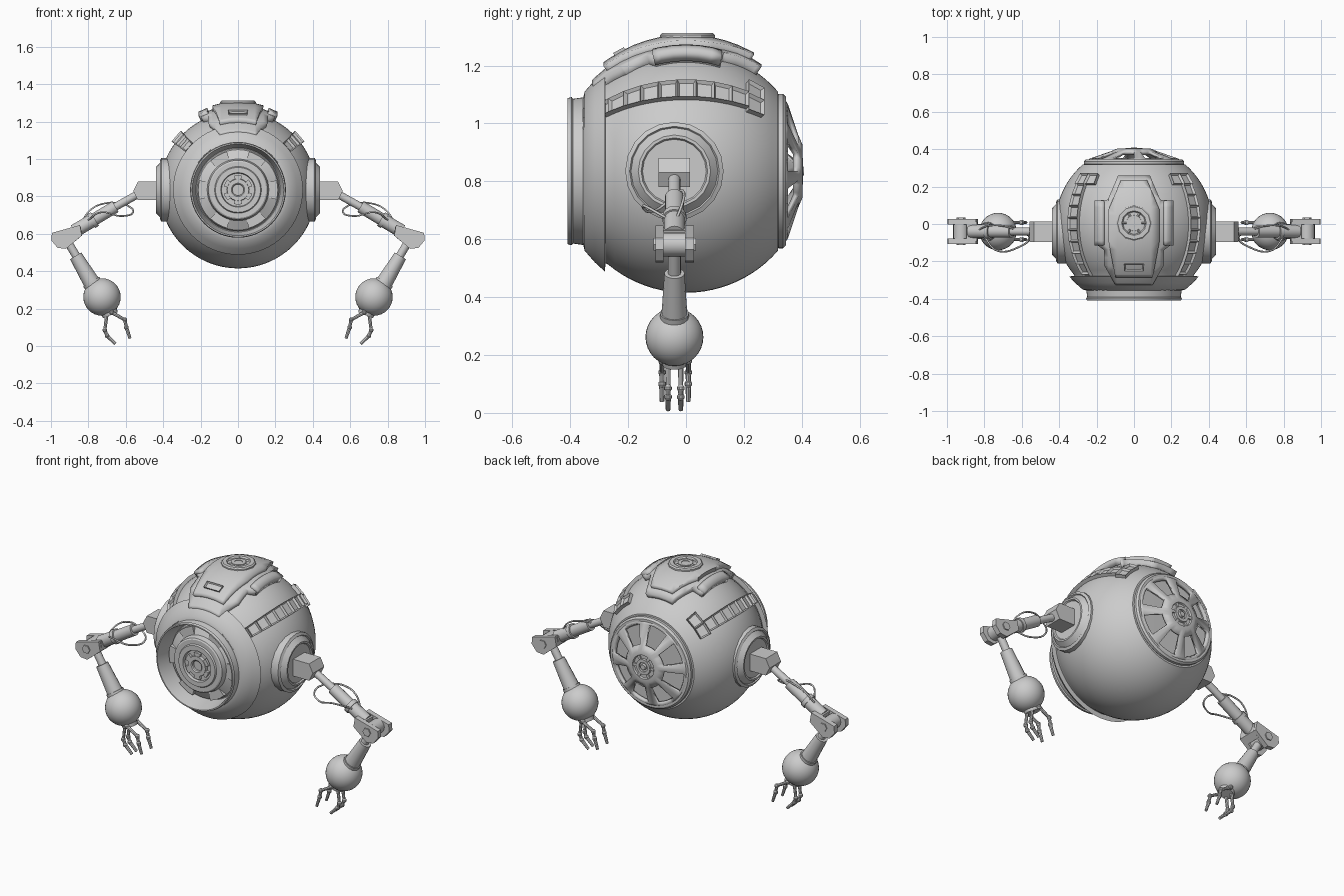
import bpy, bmesh, math
from mathutils import Vector

if "Cube" in bpy.data.objects:
    bpy.data.objects.remove(bpy.data.objects["Cube"])

C = Vector((0, 0, 0.835))            # centre of the round body
GREY = bpy.data.materials.new("metal_grey")
GREY.diffuse_color = (0.6, 0.6, 0.6, 1)
GREY.use_nodes = True
GREY.node_tree.nodes["Principled BSDF"].inputs["Base Color"].default_value = GREY.diffuse_color


def finish(name, bm, mirror=False, fix=True, solid=0):
    if fix:
        bmesh.ops.recalc_face_normals(bm, faces=bm.faces)
    me = bpy.data.meshes.new(name)
    bm.to_mesh(me)
    bm.free()
    me.materials.append(GREY)
    ob = bpy.data.objects.new(name, me)
    bpy.context.collection.objects.link(ob)
    if solid:
        s = ob.modifiers.new("thickness", 'SOLIDIFY')
        s.thickness, s.offset = solid, -1
    if mirror:
        ob.modifiers.new("mirror", 'MIRROR')
    return ob


def lathe(name, prof, origin, axis, seg=32, mirror=False, skip=None, solid=0):
    """Turn (height, radius) points around an axis; skip(ring, segment) leaves holes."""
    bm = bmesh.new()
    q = Vector(axis).to_track_quat('Z', 'Y')
    o = Vector(origin)
    rings = []
    for h, r in prof:
        rings.append([bm.verts.new(o + q @ Vector((r * math.cos(a), r * math.sin(a), h)))
                      for a in (2 * math.pi * j / seg for j in range(seg))])
    for i in range(len(prof) - 1):
        for j in range(seg):
            if skip and skip(i, j):
                continue
            k = (j + 1) % seg
            bm.faces.new((rings[i][j], rings[i][k], rings[i + 1][k], rings[i + 1][j]))
    bmesh.ops.remove_doubles(bm, verts=bm.verts, dist=1e-5)
    return finish(name, bm, mirror, solid=solid)


def rod(name, a, b, r0, r1=None, seg=16, mirror=True):
    a, b = Vector(a), Vector(b)
    n = (b - a).length
    return lathe(name, [(0, 0), (0, r0), (n, r0 if r1 is None else r1), (n, 0)], a, b - a, seg, mirror)


def ball(name, c, r, seg=32, mirror=True):
    bm = bmesh.new()
    bmesh.ops.create_uvsphere(bm, u_segments=seg, v_segments=seg // 2, radius=r)
    bmesh.ops.translate(bm, verts=bm.verts, vec=c)
    return finish(name, bm, mirror)


def prism(name, pts, y0, y1, mirror=True):
    """Side profile in x, z extruded along y."""
    bm = bmesh.new()
    f = bm.faces.new([bm.verts.new((x, y0, z)) for x, z in pts])
    g = bmesh.ops.extrude_face_region(bm, geom=[f])['geom']
    bmesh.ops.translate(bm, verts=[v for v in g if isinstance(v, bmesh.types.BMVert)], vec=(0, y1 - y0, 0))
    return finish(name, bm, mirror)


def wedge(name, r0, r1, mid, half, y0, y1):
    """Block following an arc around the front disc."""
    a = [math.radians(mid + half * k) for k in (-1, -0.5, 0, 0.5, 1)]
    pts = [(r1 * math.cos(t), C.z + r1 * math.sin(t)) for t in a]
    pts += [(r0 * math.cos(t), C.z + r0 * math.sin(t)) for t in reversed(a)]
    return prism(name, pts, y0, y1, False)


def shell_patch(name, pts, R, thick, mirror=False):
    """Plate with a plan outline, curved over the top of the body."""
    bm = bmesh.new()
    bm.faces.new([bm.verts.new((x, y, 0)) for x, y in pts])
    for k in range(-8, 9):
        for no in ((1, 0, 0), (0, 1, 0)):
            bmesh.ops.bisect_plane(bm, geom=bm.verts[:] + bm.edges[:] + bm.faces[:],
                                   plane_co=Vector(no) * k * 0.045, plane_no=no)
    for v in bm.verts:
        v.co.z = C.z + math.sqrt(R * R - v.co.x ** 2 - v.co.y ** 2)
    for f in bm.faces:
        f.normal_update()
        if f.normal.z < 0:
            f.normal_flip()
    return finish(name, bm, mirror, fix=False, solid=thick)


def both(half):
    return half + [(-x, y) for x, y in reversed(half)]


def window_cells(name, cells, R, base, rim, mirror):
    """Framed recessed cells on the sphere, each given by angles t0, t1, e0, e1."""
    bm = bmesh.new()

    def P(t, e):
        t, e = math.radians(t), math.radians(e)
        return C + R * Vector((math.cos(t) * math.cos(e), math.sin(t), math.cos(t) * math.sin(e)))
    for t0, t1, e0, e1 in cells:
        bm.faces.new([bm.verts.new(P(*p)) for p in ((t0, e0), (t1, e0), (t1, e1), (t0, e1))])
    bmesh.ops.remove_doubles(bm, verts=bm.verts, dist=1e-4)
    for f in bm.faces:
        f.normal_update()
        if f.normal.dot(f.calc_center_median() - C) < 0:
            f.normal_flip()
    tops = bm.faces[:]
    g = bmesh.ops.extrude_edge_only(bm, edges=[e for e in bm.edges if e.is_boundary])['geom']
    for v in g:
        if isinstance(v, bmesh.types.BMVert):
            v.co = C + (v.co - C) * base / R
    bm.normal_update()
    bmesh.ops.inset_individual(bm, faces=tops, thickness=rim, depth=-0.012)
    return finish(name, bm, mirror, fix=False)


# Body: recessed front port, front collar, sphere and flat back
prof = [(-0.30, 0), (-0.30, 0.225), (-0.40, 0.242), (-0.41, 0.245), (-0.41, 0.252), (-0.395, 0.256),
        (-0.39, 0.25), (-0.355, 0.255), (-0.35, 0.275), (-0.315, 0.315), (-0.28, 0.347), (-0.278, 0.318)]
prof += [(0.42 * math.sin(t), 0.42 * math.cos(t))
         for t in (math.radians(-40 + 89 * k / 22) for k in range(23))] + [(0.318, 0)]
lathe("body", prof, C, (0, 1, 0), 64)

# Front port: stepped disc, tabs and hub
lathe("front_disc", [(-0.29, 0), (-0.29, 0.225), (-0.32, 0.215), (-0.345, 0.165), (-0.375, 0.158), (-0.38, 0.15),
                     (-0.38, 0.125), (-0.388, 0.12), (-0.388, 0.092), (-0.372, 0.088), (-0.372, 0)], C, (0, 1, 0), 48)
lathe("front_hub", [(-0.36, 0.03), (-0.385, 0.03), (-0.39, 0.036), (-0.39, 0.058), (-0.36, 0.062)], C, (0, 1, 0), 24)
for k in range(6):
    wedge("front_tab", 0.165, 0.213, 60 * k, 14, -0.345, -0.30)
    wedge("front_hub_tooth", 0.055, 0.078, 60 * k + 30, 16, -0.387, -0.36)

# Back dish: rim, spoked cone with eight windows, hub
lathe("back_rim", [(0.312, 0.235), (0.312, 0.26), (0.32, 0.267), (0.335, 0.267), (0.345, 0.257), (0.345, 0.235),
                   (0.312, 0.235)], C, (0, 1, 0), 64)
lathe("back_dish", [(0.338, 0.255), (0.352, 0.232), (0.388, 0.125), (0.403, 0.09), (0.403, 0.07), (0.393, 0.066),
                    (0.393, 0)], C, (0, 1, 0), 48, skip=lambda i, j: i == 1 and j % 6 > 1, solid=0.02)
lathe("back_hub", [(0.385, 0.028), (0.405, 0.028), (0.405, 0.045), (0.385, 0.048)], C, (0, 1, 0), 24)
lathe("back_hub_pin", [(0.385, 0), (0.385, 0.018), (0.408, 0.015), (0.408, 0)], C, (0, 1, 0), 16)
for k in range(6):
    wedge("back_hub_spoke", 0.045, 0.068, 60 * k, 8, 0.388, 0.401)

# Top hatch: lower plate, upper plate, side ears, ring and slot
shell_patch("hatch_lower", both([(0.085, 0.26), (0.14, 0.13), (0.2, 0.125), (0.2, -0.11), (0.16, -0.14),
                                 (0.16, -0.22), (0.10, -0.325)]), 0.452, 0.05)
shell_patch("hatch_upper", both([(0.07, 0.235), (0.135, 0.08), (0.135, -0.1), (0.10, -0.285)]), 0.472, 0.04)
shell_patch("hatch_ear", [(0.165, -0.115), (0.212, -0.115), (0.212, 0.125), (0.165, 0.125)], 0.468, 0.04, True)
top = (0, 0.005, 0)
lathe("hatch_ring", [(1.26, 0.095), (1.305, 0.095), (1.312, 0.088), (1.312, 0.066), (1.303, 0.06), (1.303, 0)],
      top, (0, 0, 1), 12)
lathe("hatch_hub", [(1.29, 0.022), (1.309, 0.022), (1.309, 0.042), (1.29, 0.044)], top, (0, 0, 1), 16)
for k in range(6):
    a = math.radians(60 * k)
    d = Vector((math.cos(a), math.sin(a), 0))
    rod("hatch_hub_tooth", Vector((0, 0.005, 1.302)) + d * 0.04, Vector((0, 0.005, 1.302)) + d * 0.066, 0.008, seg=4,
        mirror=False)
window_cells("hatch_slot", [(-31.5, -26.5, 83, 97)], 0.482, 0.46, 0.01, False)

# Side window strips with double cells at both ends
step = 8.4
cells = [(-46 + step * k, -46 + step * (k + 1), 36, 46) for k in range(9)]
for t0, t1 in ((-54, -46), (-46 + 9 * step, 38)):
    cells += [(t0, t1, 34, 45), (t0, t1, 45, 56)]
window_cells("window_strip", cells, 0.441, 0.41, 0.011, True)

# Shoulders
Y = -0.04
lathe("shoulder_disc", [(0.35, 0), (0.35, 0.17), (0.41, 0.17), (0.418, 0.155), (0.412, 0.15), (0.438, 0.125),
                        (0.438, 0.115), (0.43, 0.11), (0.43, 0)], (0, Y, C.z), (1, 0, 0), 20, True)
prism("shoulder_block", [(0.40, 0.78), (0.535, 0.78), (0.56, 0.83), (0.535, 0.88), (0.40, 0.88)], -0.095, 0.013)

# Upper arm
rod("upper_arm_rod", (0.52, Y, 0.82), (0.70, Y, 0.72), 0.021)
rod("upper_arm_sleeve", (0.655, Y, 0.745), (0.775, Y, 0.673), 0.033)
rod("upper_arm_band", (0.765, Y, 0.679), (0.785, Y, 0.667), 0.042)
rod("upper_arm_end", (0.78, Y, 0.67), (0.875, Y, 0.614), 0.036)

# Elbow fork
fork = [(0.845, 0.647), (0.835, 0.59), (0.92, 0.52), (0.965, 0.525), (0.998, 0.565), (0.995, 0.605)]
for y0, y1 in ((-0.106, -0.077), (-0.003, 0.028)):
    prism("elbow_plate", fork, y0, y1)
prism("elbow_bridge", [(0.84, 0.64), (0.835, 0.59), (0.87, 0.56), (0.895, 0.63)], -0.09, 0.01)
rod("elbow_knuckle", (0.925, -0.08, 0.582), (0.925, 0.0, 0.582), 0.042)
rod("elbow_bolt", (0.925, -0.113, 0.582), (0.925, 0.034, 0.582), 0.025, seg=6)

# Forearm and hand ball
rod("forearm_rod", (0.925, Y, 0.582), (0.84, Y, 0.44), 0.022)
rod("forearm_sleeve", (0.868, Y, 0.482), (0.78, Y, 0.335), 0.035, 0.045)
rod("forearm_cuff", (0.785, Y, 0.345), (0.765, Y, 0.312), 0.05)
ball("hand_ball", (0.727, Y, 0.262), 0.1)
rod("palm", (0.70, Y, 0.21), (0.682, Y, 0.165), 0.05, 0.042)

# Fingers
inner = [(0.675, 0.18), (0.605, 0.14), (0.597, 0.10), (0.577, 0.04)]
outer = [(0.70, 0.18), (0.712, 0.085), (0.70, 0.055), (0.655, 0.011)]
for path, y in ((inner, -0.083), (inner, 0.008), (outer, -0.062), (outer, -0.018)):
    pts = [(x, y, z) for x, z in path]
    for k in range(3):
        rod("finger_segment", pts[k], pts[k + 1], 0.010, 0.008, 8)
        ball("finger_joint", pts[k], 0.0135, 10)

# Hoses around the upper arm
for pts in ([(0.63, -0.03, 0.765), (0.70, -0.01, 0.765), (0.78, -0.01, 0.735), (0.845, -0.04, 0.65)],
            [(0.61, -0.04, 0.765), (0.56, -0.075, 0.72), (0.62, -0.125, 0.695), (0.73, -0.143, 0.715),
             (0.80, -0.07, 0.675)]):
    cu = bpy.data.curves.new("hose", 'CURVE')
    cu.dimensions, cu.bevel_depth, cu.bevel_resolution, cu.resolution_u = '3D', 0.005, 1, 8
    sp = cu.splines.new('BEZIER')
    sp.bezier_points.add(len(pts) - 1)
    for b, p in zip(sp.bezier_points, pts):
        b.co = p
        b.handle_left_type = b.handle_right_type = 'AUTO'
    cu.materials.append(GREY)
    ob = bpy.data.objects.new("hose", cu)
    bpy.context.collection.objects.link(ob)
    ob.modifiers.new("mirror", 'MIRROR')

# Smooth shading with sharp edges kept
meshes = [o for o in bpy.context.scene.objects if o.type == 'MESH']
for o in meshes:
    o.select_set(True)
bpy.context.view_layer.objects.active = meshes[0]
bpy.ops.object.shade_smooth_by_angle(angle=math.radians(30))
